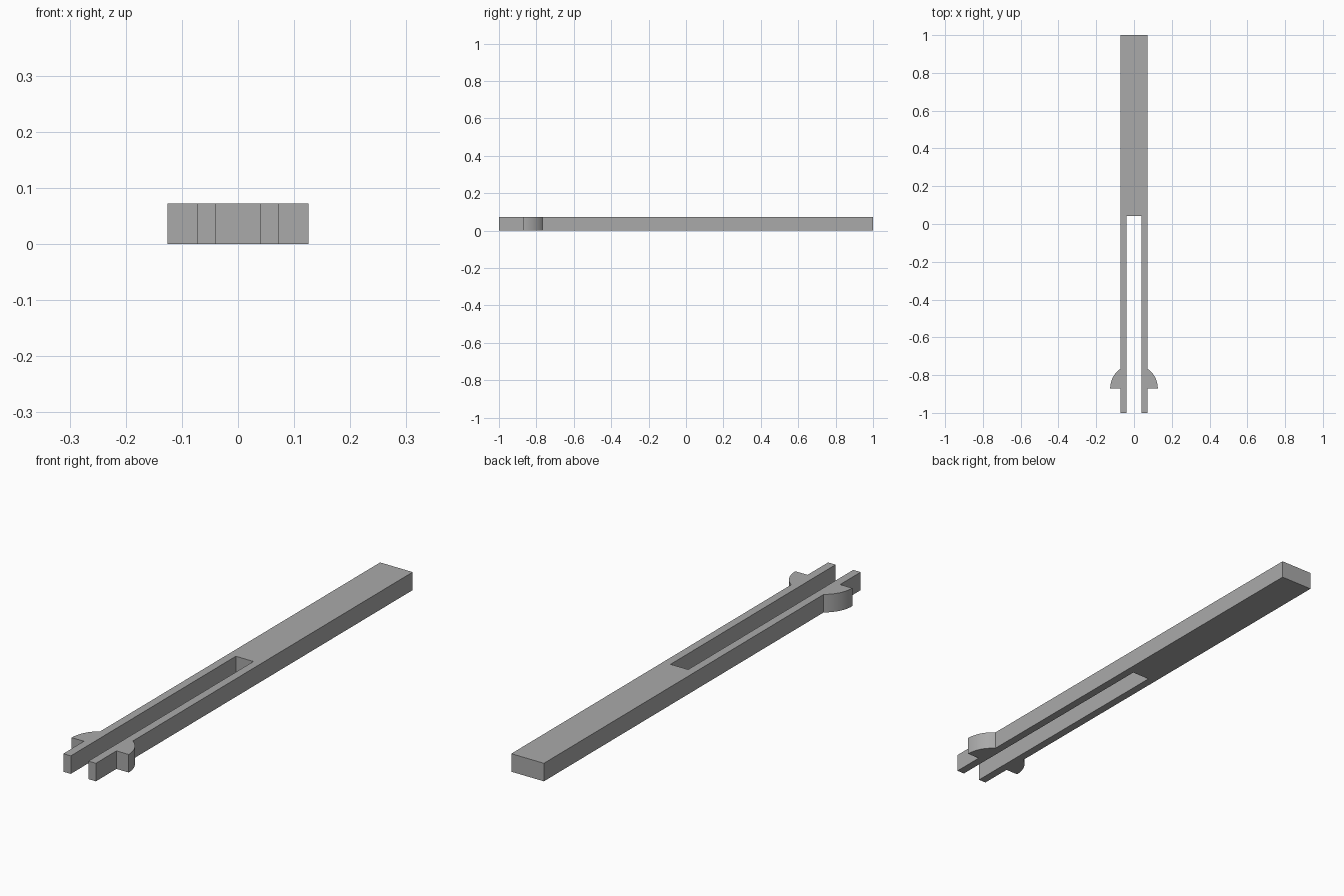
import bpy, bmesh, math

cube = bpy.data.objects.get("Cube")
if cube:
    bpy.data.objects.remove(cube, do_unlink=True)

HALF_WIDTH, SLOT_HALF, HEIGHT = 0.072, 0.039, 0.072
SLOT_END, BARB_Y, BARB_RADIUS = 0.042, -0.87, 0.126
ARC_STEPS = 16

grey = bpy.data.materials.new("grey")
grey.use_nodes = True
colour = (0.4, 0.4, 0.4, 1)
grey.diffuse_color = colour
grey.node_tree.nodes["Principled BSDF"].inputs["Base Color"].default_value = colour

# Left half of the outline, from the slot end round the prong to the back
end_angle = math.acos(HALF_WIDTH / BARB_RADIUS)
barb = [(BARB_RADIUS * math.cos(end_angle * i / ARC_STEPS),
         BARB_Y + BARB_RADIUS * math.sin(end_angle * i / ARC_STEPS))
        for i in range(ARC_STEPS + 1)]
left = [(SLOT_HALF, SLOT_END), (SLOT_HALF, -1), (HALF_WIDTH, -1),
        (HALF_WIDTH, BARB_Y)] + barb + [(HALF_WIDTH, 1)]
outline = left + [(-x, y) for x, y in reversed(left)]

# Forked bar with barbed prongs, extruded upwards
bm = bmesh.new()
base = bm.faces.new([bm.verts.new((x, y, 0)) for x, y in outline])
top = bmesh.ops.extrude_face_region(bm, geom=[base], use_keep_orig=True)
bmesh.ops.translate(bm, vec=(0, 0, HEIGHT),
                    verts=[v for v in top["geom"] if isinstance(v, bmesh.types.BMVert)])
bmesh.ops.recalc_face_normals(bm, faces=bm.faces)
# Keep the concave caps clean
bmesh.ops.triangulate(bm, faces=[f for f in bm.faces if len(f.verts) > 4])
mesh = bpy.data.meshes.new("forked_bar")
bm.to_mesh(mesh)
bm.free()
mesh.materials.append(grey)

bar = bpy.data.objects.new("forked_bar", mesh)
bpy.context.collection.objects.link(bar)
bpy.ops.object.select_all(action="DESELECT")
bar.select_set(True)
bpy.context.view_layer.objects.active = bar
bpy.ops.object.shade_smooth_by_angle(angle=math.radians(30))
